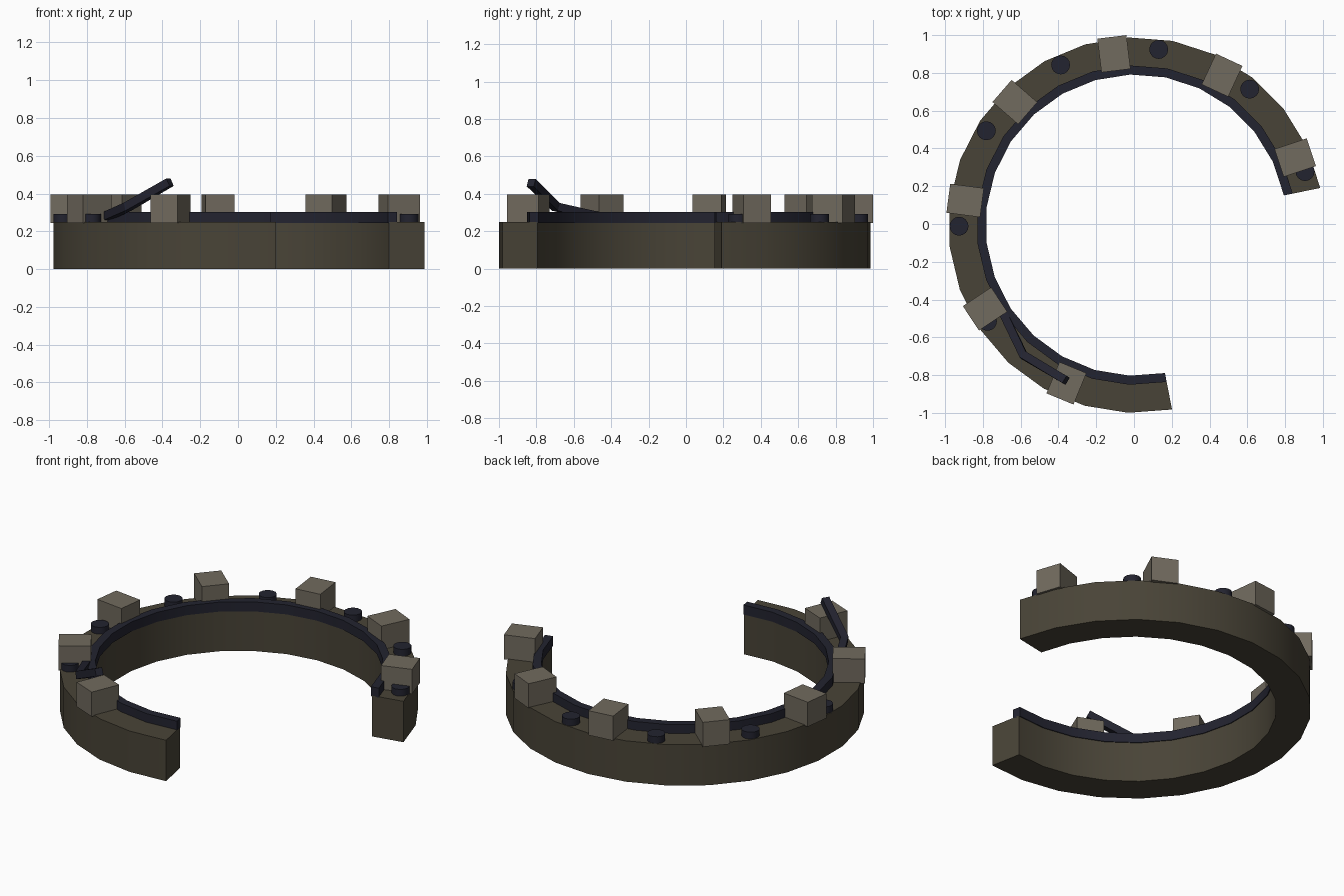
import bpy, bmesh, math
from mathutils import Vector, Matrix

if "Cube" in bpy.data.objects:
    bpy.data.objects.remove(bpy.data.objects["Cube"])

CX, CY = 0.0116, -0.006                 # centre of the broken ring
START, STEP, SEGS = 11.4, 13.48, 20     # degrees


def material(name, rgb):
    m = bpy.data.materials.new(name)
    m.diffuse_color = (*rgb, 1)
    m.use_nodes = True
    m.node_tree.nodes["Principled BSDF"].inputs["Base Color"].default_value = m.diffuse_color
    return m


STONE = material("dark olive stone", (0.066, 0.057, 0.038))
BLOCK = material("pale grey stone", (0.165, 0.145, 0.112))
METAL = material("blue black metal", (0.0165, 0.017, 0.029))


def finish(name, bm, mat, smooth=False):
    bmesh.ops.recalc_face_normals(bm, faces=bm.faces)
    me = bpy.data.meshes.new(name)
    bm.to_mesh(me)
    bm.free()
    me.materials.append(mat)
    if smooth:
        for p in me.polygons:
            p.use_smooth = True
        me.set_sharp_from_angle(angle=math.radians(30))
    ob = bpy.data.objects.new(name, me)
    bpy.context.collection.objects.link(ob)
    return ob


def loft(name, sections, mat, smooth=False):
    """Skin a list of four-point sections and cap both ends."""
    bm = bmesh.new()
    rows = [[bm.verts.new(p) for p in s] for s in sections]
    for a, b in zip(rows, rows[1:]):
        for i in range(4):
            j = (i + 1) % 4
            bm.faces.new((a[i], a[j], b[j], b[i]))
    bm.faces.new(rows[0])
    bm.faces.new(rows[-1])
    return finish(name, bm, mat, smooth)


def arc(name, r0, r1, z0, z1, mat):
    sections = []
    for k in range(SEGS + 1):
        a = math.radians(START + STEP * k)
        sections.append([(CX + r * math.cos(a), CY + r * math.sin(a), z)
                         for r, z in ((r0, z0), (r1, z0), (r1, z1), (r0, z1))])
    return loft(name, sections, mat, True)


# Broken ring and the rail along its inner rim
arc("broken_ring", 0.803, 0.9945, 0.0, 0.25, STONE)
arc("inner_rail", 0.798, 0.846, 0.245, 0.303, METAL)

# Upright blocks, each slightly twisted
for i, yaw in enumerate((18.5, 65, 97, 139, 172.5, 213.5, 247.5)):
    a = math.radians(23 + 37.2 * i)
    bm = bmesh.new()
    bmesh.ops.create_cube(bm, size=1, matrix=(
        Matrix.Translation((CX + 0.915 * math.cos(a), CY + 0.915 * math.sin(a), 0.32))
        @ Matrix.Rotation(math.radians(yaw), 4, 'Z')
        @ Matrix.Diagonal((0.18, 0.155, 0.15, 1))))
    finish(f"block_{i + 1}", bm, BLOCK)

# Round studs
for i in range(8):
    a = math.radians(17.6 + 32.55 * i)
    bm = bmesh.new()
    bmesh.ops.create_cone(bm, cap_ends=True, segments=16, radius1=0.05, radius2=0.05,
                          depth=0.05, matrix=Matrix.Translation(
                              (CX + 0.938 * math.cos(a), CY + 0.938 * math.sin(a), 0.266)))
    finish(f"stud_{i + 1}", bm, METAL, True)

# Torn strip of rail bending upward
path = [Vector(p) for p in ((-0.69, -0.48, 0.282), (-0.585, -0.695, 0.33), (-0.36, -0.828, 0.46))]
sections = []
for i, p in enumerate(path):
    t = (path[min(i + 1, 2)] - path[max(i - 1, 0)]).normalized()
    side = t.cross(Vector((0, 0, 1))).normalized() * 0.022
    up = side.cross(t).normalized() * 0.022
    sections.append([p - side - up, p + side - up, p + side + up, p - side + up])
loft("bent_rail_strip", sections, METAL)
